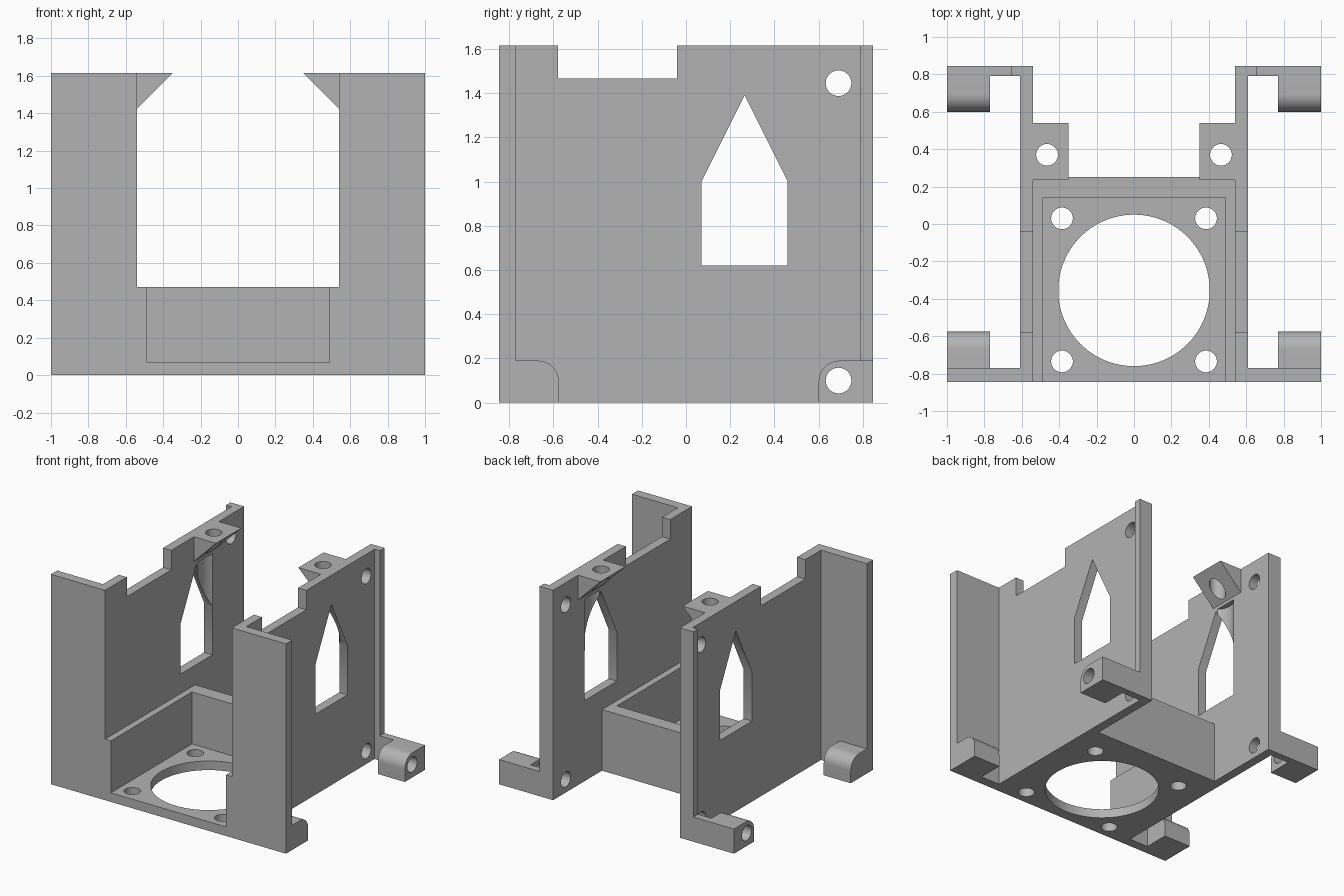
import bpy, bmesh, math
from mathutils import Vector

cube = bpy.data.objects.get("Cube")
if cube:
    bpy.data.objects.remove(cube)

grey = bpy.data.materials.new("plain grey")
grey.use_nodes = True
grey.diffuse_color = (0.45, 0.45, 0.45, 1)
grey.node_tree.nodes["Principled BSDF"].inputs["Base Color"].default_value = (0.45, 0.45, 0.45, 1)

TOP = 1.615    # overall height
HALF = 0.845   # half depth
INNER, OUTER = 0.54, 0.61   # side wall faces


def prism(name, axis, outline, lo, hi):
    """Extrude a 2D outline along x (y,z), y (x,z) or z (x,y)."""
    place = {"x": lambda a, b: (lo, a, b),
             "y": lambda a, b: (a, lo, b),
             "z": lambda a, b: (a, b, lo)}[axis]
    step = Vector([hi - lo if k == axis else 0 for k in "xyz"])
    bm = bmesh.new()
    face = bm.faces.new([bm.verts.new(place(a, b)) for a, b in outline])
    new = bmesh.ops.extrude_face_region(bm, geom=[face])["geom"]
    bmesh.ops.translate(bm, vec=step, verts=[v for v in new if isinstance(v, bmesh.types.BMVert)])
    bmesh.ops.recalc_face_normals(bm, faces=bm.faces)
    mesh = bpy.data.meshes.new(name)
    bm.to_mesh(mesh)
    bm.free()
    mesh.materials.append(grey)
    obj = bpy.data.objects.new(name, mesh)
    bpy.context.collection.objects.link(obj)
    return obj


def rect(a0, a1, b0, b1):
    return [(a0, b0), (a1, b0), (a1, b1), (a0, b1)]


def circle(a, b, r, n=48):
    return [(a + r * math.cos(math.tau * i / n), b + r * math.sin(math.tau * i / n)) for i in range(n)]


def bake(obj):
    """Replace the mesh by its modified result."""
    graph = bpy.context.evaluated_depsgraph_get()
    mesh = bpy.data.meshes.new_from_object(obj.evaluated_get(graph))
    obj.modifiers.clear()
    obj.data = mesh


def combine(obj, other, operation):
    mod = obj.modifiers.new(operation.lower(), "BOOLEAN")
    mod.operation, mod.solver, mod.object = operation, "EXACT", other
    other.hide_render = True
    bake(obj)
    bpy.data.objects.remove(other)


def add(obj, *args):
    combine(obj, prism("piece", *args), "UNION")


def cut(obj, *args):
    combine(obj, prism("cutter", *args), "DIFFERENCE")


def foot_outline(wall_y, tip_y):
    """Block in (y, z) with its upper free corner rounded."""
    r, height = 0.095, 0.19
    s = 1 if tip_y > wall_y else -1
    arc = [(tip_y - s * r + s * r * math.cos(t), height - r + r * math.sin(t))
           for t in (math.pi / 2 * i / 12 for i in range(13))]
    return [(wall_y, 0), (tip_y, 0)] + arc + [(wall_y, height)]


# Side wall with lowered section in its top edge
side = prism("side_brackets", "x",
             [(-HALF, 0), (HALF, 0), (HALF, TOP), (-0.04, TOP), (-0.04, 1.465),
              (-0.58, 1.465), (-0.58, TOP), (-HALF, TOP)], INNER, OUTER)

# Clearance groove for the screw below the tab
cut(side, "z", circle(0.46, 0.37, 0.12), 0.95, 1.4)

# Pointed window
cut(side, "x", [(0.07, 0.62), (0.46, 0.62), (0.46, 1.0), (0.265, 1.39), (0.07, 1.0)], 0.4, 0.8)

# Front flange, narrow rear rib and low rear arm
add(side, "z", rect(INNER, 1, -HALF, -0.77), 0, TOP)
add(side, "z", rect(0.58, 0.655, 0.79, HALF), 0, TOP)
add(side, "z", rect(0.58, 1, 0.79, HALF), 0, 0.19)

# Rounded feet
add(side, "x", foot_outline(-0.8, -0.575), 0.77, 1)
add(side, "x", foot_outline(HALF, 0.6), 0.77, 1)

# Triangular screw tab at the top
add(side, "y", [(INNER, 1.425), (INNER + 0.02, 1.425), (INNER + 0.02, TOP), (0.35, TOP)], 0.235, 0.54)
cut(side, "z", circle(0.465, 0.37, 0.058), 1.3, 1.8)

# Cross holes through the wall and the rear foot
for z in (0.1, 1.445):
    cut(side, "x", circle(0.69, z, 0.058), 0.4, 1.2)

# Matching bracket on the other side
side.modifiers.new("mirror", "MIRROR").use_clip = True
bake(side)

# Open-fronted tray with a round opening and four screw holes
tray = prism("fan_tray", "z", rect(-INNER, INNER, -HALF, 0.25), 0, 0.47)
cut(tray, "z", rect(-0.49, 0.49, -1, 0.14), 0.07, 0.8)
cut(tray, "z", circle(0, -0.355, 0.405, 96), -0.2, 0.3)
for x in (-0.385, 0.385):
    for y in (-0.735, 0.03):
        cut(tray, "z", circle(x, y, 0.058), -0.2, 0.3)

# Smooth the rounded surfaces only
for obj in (side, tray):
    bpy.ops.object.select_all(action="DESELECT")
    obj.select_set(True)
    bpy.context.view_layer.objects.active = obj
    bpy.ops.object.shade_smooth_by_angle(angle=math.radians(30))
